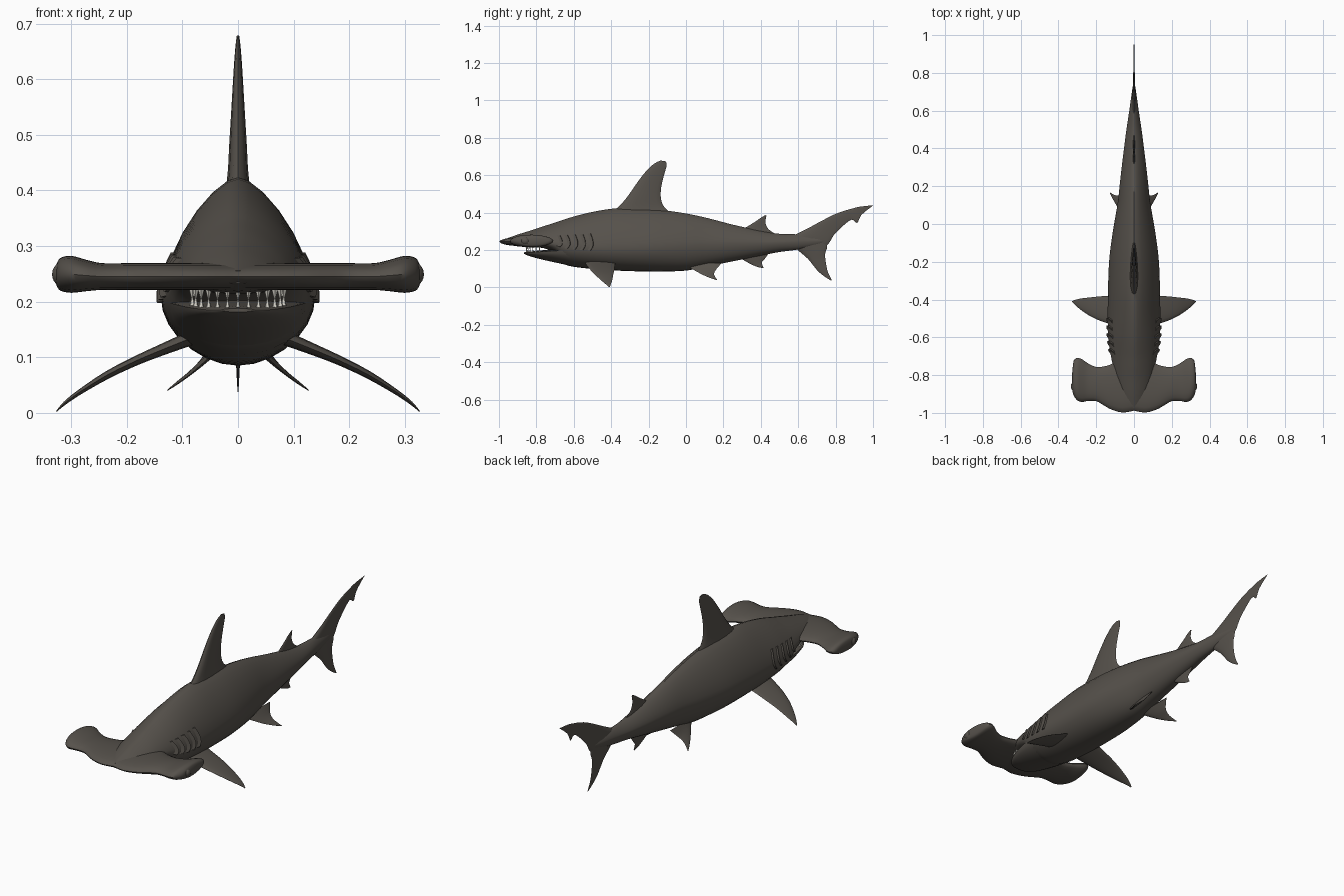
import bpy, bmesh, math
from mathutils import Vector, Matrix


def material(name, rgb):
    m = bpy.data.materials.new(name)
    m.diffuse_color = (*rgb, 1)
    return m


SKIN = material("grey_brown_skin", (0.093, 0.083, 0.071))
TOOTH = material("tooth_white", (0.62, 0.60, 0.54))


def finish(name, bm, mat, mirror=False, angle=40):
    bmesh.ops.recalc_face_normals(bm, faces=bm.faces)
    me = bpy.data.meshes.new(name)
    bm.to_mesh(me)
    bm.free()
    me.materials.append(mat)
    ob = bpy.data.objects.new(name, me)
    bpy.context.collection.objects.link(ob)
    bpy.ops.object.select_all(action='DESELECT')
    ob.select_set(True)
    bpy.context.view_layer.objects.active = ob
    bpy.ops.object.shade_smooth_by_angle(angle=math.radians(angle))
    if mirror:
        ob.modifiers.new("mirror", 'MIRROR').use_clip = True
    return ob


def resample(rows, steps):
    """Smooth curve through rows of numbers."""
    out = []
    n = len(rows)
    for i in range(n - 1):
        p0, p1 = rows[max(i - 1, 0)], rows[i]
        p2, p3 = rows[i + 1], rows[min(i + 2, n - 1)]
        for s in range(steps):
            t = s / steps
            out.append([0.5 * (2 * b + (c - a) * t + (2 * a - 5 * b + 4 * c - d) * t * t
                               + (3 * b - a - 3 * c + d) * t ** 3)
                        for a, b, c, d in zip(p0, p1, p2, p3)])
    return out + [list(rows[-1])]


def loft(name, rings, mat=SKIN, mirror=False, cap_start=True, angle=40):
    bm = bmesh.new()
    vs = [[bm.verts.new(p) for p in r] for r in rings]
    n = len(rings[0])
    for a, b in zip(vs, vs[1:]):
        for i in range(n):
            j = (i + 1) % n
            bm.faces.new((a[i], a[j], b[j], b[i]))
    if cap_start:
        bm.faces.new(vs[0])
    bm.faces.new(vs[-1])
    return finish(name, bm, mat, mirror, angle)


def spow(v, e):
    return math.copysign(abs(v) ** e, v)


def body_point(st, a, off=0):
    """Point on a cross-section: narrow ridge above, round belly below."""
    y, top, bot, w, zc = st
    s, c = math.sin(a), math.cos(a)
    if s >= 0:
        return Vector(((w + off) * spow(c, 1.33), y, zc + (top - zc) * s ** 1.33))
    return Vector(((w + off) * c, y, zc + (zc - bot) * s))


def tube(name, stations, sides=28, steps=3):
    return loft(name, [[body_point(s, 2 * math.pi * i / sides) for i in range(sides)]
                       for s in resample(stations, steps)])


def wing(name, stations, normal, mirror=False, taper=0.5, steps=3, half=8, cap_start=True):
    """Fin from stations: leading point, trailing point, half thickness."""
    nrm = Vector(normal).normalized()
    rings = []
    for s in resample(stations, steps):
        le, te, th = Vector(s[0:3]), Vector(s[3:6]), max(s[6], 0.0008)
        ring = []
        for i in range(2 * half):
            a = math.pi * i / half
            u = (1 - math.cos(a)) / 2
            ring.append(le.lerp(te, u) + nrm * th * math.sin(a) * (1 - taper * u))
        rings.append(ring)
    return loft(name, rings, SKIN, mirror, cap_start)


def mid_fin(name, stations):
    """Fin in the centre plane from (y, z, y, z, half thickness)."""
    return wing(name, [(0, a, b, 0, c, d, t) for a, b, c, d, t in stations], (1, 0, 0))


# Body: y, top, bottom, half width, height of widest point
BODY = [
    (-0.975, 0.256, 0.232, 0.035, 0.244), (-0.90, 0.283, 0.220, 0.075, 0.242),
    (-0.82, 0.308, 0.214, 0.098, 0.242), (-0.76, 0.328, 0.210, 0.110, 0.240),
    (-0.70, 0.347, 0.180, 0.122, 0.232), (-0.65, 0.364, 0.125, 0.131, 0.222),
    (-0.58, 0.385, 0.108, 0.138, 0.215), (-0.48, 0.408, 0.098, 0.139, 0.210),
    (-0.36, 0.424, 0.090, 0.138, 0.210), (-0.20, 0.420, 0.085, 0.132, 0.215),
    (-0.08, 0.408, 0.086, 0.118, 0.220), (0.02, 0.392, 0.093, 0.102, 0.225),
    (0.12, 0.370, 0.114, 0.085, 0.230), (0.25, 0.336, 0.140, 0.071, 0.235),
    (0.40, 0.303, 0.170, 0.053, 0.237), (0.50, 0.287, 0.190, 0.040, 0.240),
    (0.60, 0.284, 0.203, 0.025, 0.244), (0.70, 0.270, 0.225, 0.011, 0.248),
    (0.74, 0.262, 0.240, 0.004, 0.251)]
tube("body", BODY)

# Lower jaw
tube("lower_jaw", [
    (-0.866, 0.188, 0.181, 0.030, 0.185), (-0.852, 0.191, 0.173, 0.055, 0.185),
    (-0.82, 0.194, 0.163, 0.080, 0.188), (-0.78, 0.198, 0.152, 0.097, 0.191),
    (-0.70, 0.204, 0.134, 0.117, 0.196), (-0.60, 0.206, 0.112, 0.128, 0.200)])

# Hammer: x, front y, back y, centre height, half thickness
HAMMER = [
    (0.00, -0.988, -0.70, 0.245, 0.026), (0.06, -0.998, -0.71, 0.245, 0.026),
    (0.12, -0.982, -0.742, 0.245, 0.026), (0.16, -0.960, -0.754, 0.245, 0.026),
    (0.20, -0.938, -0.757, 0.245, 0.026), (0.245, -0.937, -0.737, 0.245, 0.026),
    (0.275, -0.942, -0.716, 0.247, 0.031), (0.300, -0.934, -0.709, 0.249, 0.036),
    (0.319, -0.908, -0.724, 0.249, 0.032), (0.326, -0.885, -0.775, 0.248, 0.022),
    (0.329, -0.86, -0.82, 0.248, 0.008)]
wing("hammer_head", [(x, f, z, x, b, z, t) for x, f, b, z, t in HAMMER],
     (0, 0, 1), mirror=True, taper=0.15, half=10, cap_start=False)

# Eyes on the hammer ends
bm = bmesh.new()
bmesh.ops.create_uvsphere(bm, u_segments=14, v_segments=10, radius=1,
                          matrix=Matrix.Translation((0.317, -0.86, 0.249))
                          @ Matrix.Diagonal((0.018, 0.024, 0.021, 1)))
finish("eyes", bm, SKIN, mirror=True)

# Teeth along both jaws
bm = bmesh.new()
for k in range(-6, 7):
    a = math.radians(13 * k)
    x, y = 0.084 * math.sin(a), -0.765 - 0.088 * math.cos(a)
    lift = 0.008 * (1 - math.cos(a))
    for z, flip in ((0.197 + lift, 0), (0.210, math.pi)):
        bmesh.ops.create_cone(bm, cap_ends=True, segments=5, radius1=0.0055, radius2=0,
                              depth=0.021, matrix=Matrix.Translation((x, y, z))
                              @ Matrix.Rotation(flip, 4, 'X'))
finish("teeth", bm, TOOTH, angle=20)

# Gill flaps following the flank
FINE = resample(BODY, 12)
for g in range(5):
    y0 = -0.675 + 0.041 * g
    rings = []
    for i in range(9):
        a = -0.12 + 0.65 * i / 8
        bow = 0.014 * math.sin(math.pi * i / 8)
        ring = []
        for dy, off in ((-0.022, -0.004), (0.0, 0.008), (0.003, -0.004)):
            st = min(FINE, key=lambda s: abs(s[0] - (y0 + bow + dy)))
            p = body_point(st, a, off)
            p.y = y0 + bow + dy
            ring.append(p)
        rings.append(ring)
    loft("gill_flap_%d" % (g + 1), rings, mirror=True)

# Fins on the centre line
mid_fin("dorsal_fin", [
    (-0.42, 0.39, -0.04, 0.37, 0.032), (-0.36, 0.432, -0.112, 0.425, 0.024),
    (-0.31, 0.49, -0.134, 0.475, 0.020), (-0.265, 0.555, -0.132, 0.54, 0.015),
    (-0.215, 0.62, -0.115, 0.61, 0.010), (-0.17, 0.662, -0.104, 0.65, 0.006),
    (-0.135, 0.679, -0.107, 0.674, 0.003)])
mid_fin("second_dorsal_fin", [
    (0.29, 0.305, 0.50, 0.275, 0.010), (0.33, 0.327, 0.445, 0.308, 0.007),
    (0.37, 0.352, 0.426, 0.340, 0.005), (0.40, 0.373, 0.426, 0.365, 0.003),
    (0.424, 0.387, 0.430, 0.383, 0.001)])
mid_fin("anal_fin", [
    (0.28, 0.165, 0.45, 0.195, 0.010), (0.315, 0.142, 0.425, 0.158, 0.007),
    (0.355, 0.121, 0.406, 0.136, 0.004), (0.385, 0.109, 0.408, 0.122, 0.003),
    (0.411, 0.104, 0.415, 0.107, 0.001)])
mid_fin("tail_upper_lobe", [
    (0.58, 0.280, 0.66, 0.195, 0.017), (0.655, 0.318, 0.752, 0.225, 0.011),
    (0.71, 0.348, 0.79, 0.280, 0.007), (0.79, 0.389, 0.84, 0.330, 0.005),
    (0.85, 0.411, 0.886, 0.363, 0.004), (0.885, 0.421, 0.915, 0.345, 0.003),
    (0.93, 0.432, 0.938, 0.388, 0.002), (1.0, 0.440, 0.997, 0.436, 0.001)])
mid_fin("tail_lower_lobe", [
    (0.585, 0.210, 0.72, 0.30, 0.016), (0.65, 0.155, 0.755, 0.228, 0.010),
    (0.68, 0.118, 0.744, 0.180, 0.007), (0.71, 0.083, 0.748, 0.130, 0.005),
    (0.745, 0.056, 0.759, 0.082, 0.003), (0.776, 0.037, 0.779, 0.041, 0.001)])

# Paired fins
wing("pectoral_fins", [
    (0.07, -0.545, 0.140, 0.07, -0.375, 0.140, 0.018),
    (0.125, -0.530, 0.118, 0.125, -0.380, 0.118, 0.014),
    (0.18, -0.512, 0.095, 0.18, -0.383, 0.095, 0.011),
    (0.235, -0.486, 0.068, 0.235, -0.389, 0.068, 0.009),
    (0.285, -0.452, 0.037, 0.285, -0.395, 0.037, 0.006),
    (0.312, -0.428, 0.017, 0.312, -0.402, 0.017, 0.004),
    (0.327, -0.413, 0.002, 0.327, -0.408, 0.002, 0.001)],
    (0.47, 0, 0.88), mirror=True)
wing("pelvic_fins", [
    (0.03, 0.00, 0.118, 0.045, 0.19, 0.130, 0.010),
    (0.06, 0.045, 0.092, 0.065, 0.160, 0.095, 0.007),
    (0.085, 0.085, 0.070, 0.088, 0.150, 0.073, 0.004),
    (0.108, 0.125, 0.053, 0.110, 0.157, 0.055, 0.003),
    (0.127, 0.163, 0.040, 0.128, 0.168, 0.040, 0.001)],
    (0.6, 0, 0.8), mirror=True)
